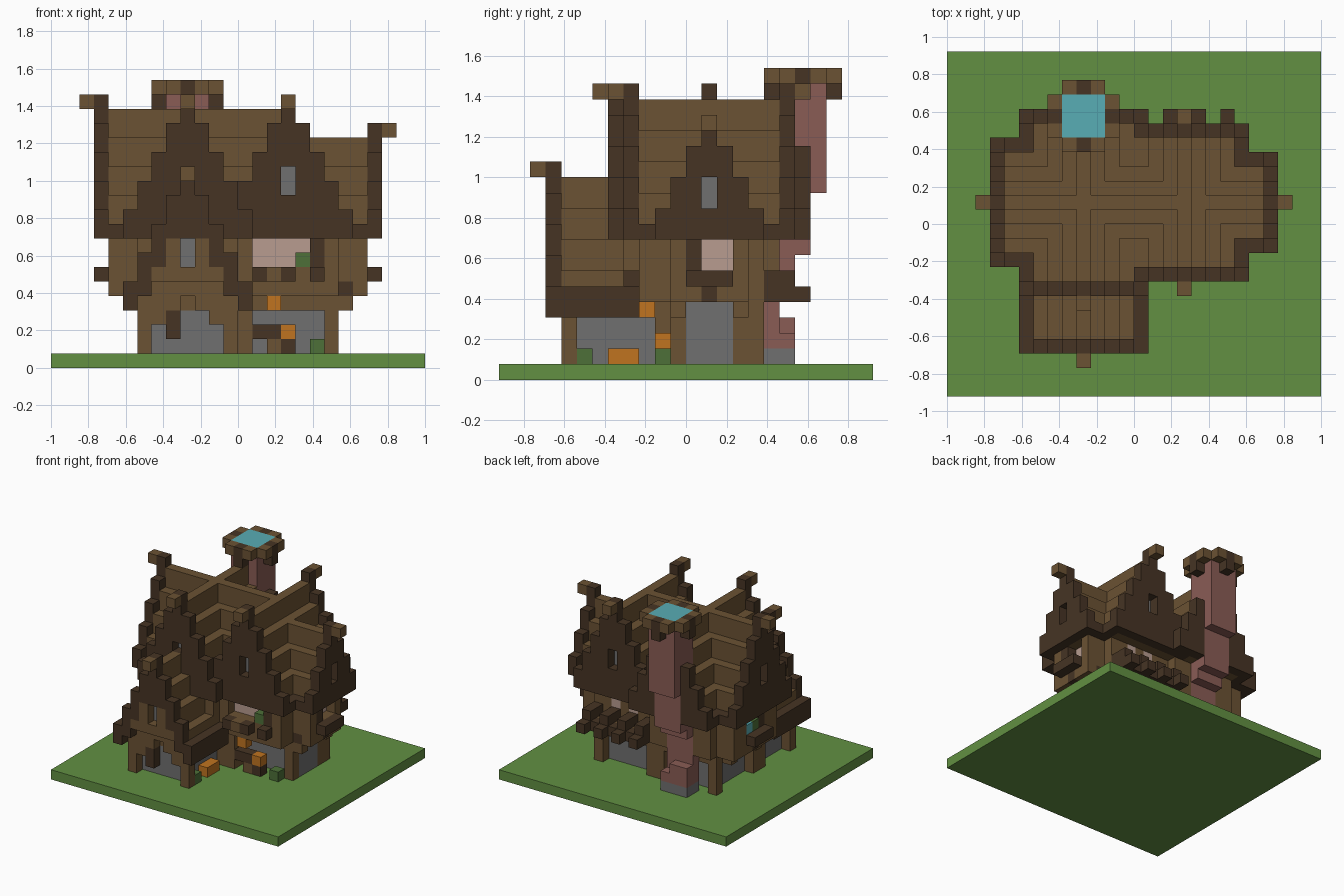
import bpy
import bmesh
from mathutils import Vector

if "Cube" in bpy.data.objects:
    bpy.data.objects.remove(bpy.data.objects["Cube"])

U = 1 / 13          # edge of one building block
PALETTE = {"light_wood": "6B5233", "dark_wood": "463424", "grass": "629042",
           "stone": "707070", "brick": "8A5C55", "water": "58ADB5",
           "lantern": "C07420", "plaster": "B89C90", "leaf": "4D7038"}


def linear(c):
    return c / 12.92 if c <= 0.04045 else ((c + 0.055) / 1.055) ** 2.4


mats = {}
for name, code in PALETTE.items():
    m = bpy.data.materials.new(name)
    m.use_nodes = True
    rgb = [linear(int(code[i:i + 2], 16) / 255) for i in (0, 2, 4)] + [1]
    m.diffuse_color = rgb
    m.node_tree.nodes["Principled BSDF"].inputs["Base Color"].default_value = rgb
    mats[name] = m
NAMES = list(PALETTE)
cells = {}


def fill(part, colour, x, y, z):
    """Fill a range of blocks; a part of None carves them away."""
    for i in range(*x):
        for j in range(*y):
            for k in range(*z):
                if part:
                    cells[i, j, k] = (part, colour)
                else:
                    cells.pop((i, j, k), None)


def span(axis, mid, d, run):
    """Ranges of the two strips lying d blocks either side of a ridge."""
    for s in {mid - d, mid + d}:
        strip = (s, s + 1)
        yield (run, strip) if axis == "x" else (strip, run)


def roof(part, axis, mid, run, ridge, half, base, eave):
    for d in range(half + 1):
        for x, y in span(axis, mid, d, run):
            if eave and d == half:
                fill("eaves", "dark_wood", x, y, (base, max(ridge - 2 * d, base + eave)))
            elif not eave and d < half:
                fill(part, "light_wood", x, y, (base, ridge - 2 * d))


def gable(axis, mid, at, out, ridge, half, base, window):
    """Stepped barge front with a window and a projecting finial."""
    for d in range(half + 1):
        for x, y in span(axis, mid, d, (at, at + 1)):
            fill("gables", "dark_wood", x, y, (base, ridge + 1 - 2 * d))
    for x, y in span(axis, mid, 0, (at + out, at + out + 1)):
        fill("finials", "light_wood", x, y, (ridge, ridge + 1))
    for x, y in span(axis, mid, 0, (at, at + 1)):
        fill(None, None, x, y, window)
    for x, y in span(axis, mid, 0, (at - out, at - out + 1)):
        fill("gable_windows", "stone", x, y, window)


# Ground
fill("ground", "grass", (-13, 13), (-12, 12), (0, 1))

# Stone ground floor set back behind timber posts and a top beam
for x, y in (((-7, 0), (-8, 5)), ((0, 7), (-1, 5))):
    fill("ground_walls", "stone", (x[0] + 1, x[1] - 1), (y[0] + 1, y[1] - 1), (1, 5))
    fill("floor_beams", "light_wood", x, y, (4, 5))
    for px in (x[0], x[1] - 1):
        for py in (y[0], y[1] - 1):
            fill("posts", "light_wood", (px, px + 1), (py, py + 1), (1, 5))
fill("ground_walls", "stone", (-2, 2), (0, 4), (1, 5))
fill("ground_walls", "stone", (6, 7), (0, 3), (1, 5))
fill("posts", "light_wood", (6, 7), (3, 5), (1, 5))
fill("posts", "light_wood", (-7, -6), (-3, -1), (1, 5))
fill("posts", "light_wood", (-1, 1), (-2, 0), (1, 5))

# Upper floor
fill("upper_walls", "light_wood", (-7, 0), (-4, 6), (5, 9))
fill("upper_walls", "light_wood", (0, 7), (-3, 5), (5, 9))
fill("upper_walls", "light_wood", (-9, 0), (-2, 5), (5, 9))
fill("upper_walls", "light_wood", (0, 9), (-1, 4), (5, 9))
fill("upper_walls", "light_wood", (0, 7), (5, 6), (5, 6))

# Brackets below the overhanging floor
for y in (-1, 3):
    fill("brackets", "light_wood", (7, 8), (y, y + 1), (4, 5))
    fill("brackets", "light_wood", (-8, -7), (y, y + 1), (4, 5))
for x in (0, 2, 4, 6):
    fill("brackets", "dark_wood", (x, x + 1), (5, 8), (5, 6))
    fill("brackets", "dark_wood", (x, x + 1), (5, 7), (6, 7))
fill("back_ledge", "dark_wood", (0, 7), (6, 7), (5, 6))
for x in (7, -8):
    fill("side_beams", "dark_wood", (x, x + 1), (-1, 4), (5, 6))

# Roofs: dark eaves first, then the stepped slopes over them
ROOFS = (("left_end_roof", "x", 1, (-9, 4), 18, 4, 9, 1),
         ("right_end_roof", "x", 1, (4, 9), 16, 3, 9, 1),
         ("left_cross_roof", "y", -4, (-4, 7), 18, 4, 9, 1),
         ("right_cross_roof", "y", 3, (-3, 6), 18, 4, 9, 1),
         ("front_wing_roof", "y", -4, (-8, -4), 13, 4, 4, 2))
for r in ROOFS:
    roof(*r)
for r in ROOFS:
    roof(*r[:-1], 0)
# Open the ground floor again under the wing roof
fill("eaves", "dark_wood", (-8, -7), (-8, -3), (4, 6))
fill("eaves", "dark_wood", (0, 1), (-8, -3), (4, 6))

# Gable fronts
gable("x", 1, -10, -1, 18, 4, 9, (12, 14))
gable("x", 1, 9, 1, 16, 3, 9, (11, 13))
gable("y", -4, -5, -1, 18, 4, 9, (13, 14))
gable("y", 3, -4, -1, 18, 4, 9, (12, 14))
gable("y", -4, 7, 1, 18, 4, 9, (12, 14))
gable("y", 3, 6, 1, 18, 4, 9, (12, 14))
gable("y", -4, -9, -1, 13, 4, 4, (7, 9))
# Open the lower part of the wing gable to show its timber wall
for d in range(4):
    for x, y in span("y", -4, d, (-9, -8)):
        fill(None, None, x, y, (4, 8 - d))
fill("wing_frame", "light_wood", (-6, -1), (-9, -8), (6, 7))
fill("wing_frame", "light_wood", (-5, -4), (-9, -8), (6, 9))
fill("wing_frame", "light_wood", (-3, -2), (-9, -8), (6, 9))

# Upper windows at the ends, each with a planter
for wall, deep, out in ((8, 7, 9), (-9, -8, -10)):
    fill(None, None, (wall, wall + 1), (0, 3), (7, 9))
    fill("end_windows", "plaster", (deep, deep + 1), (0, 3), (7, 9))
    fill("shutters", "dark_wood", (wall, wall + 1), (0, 1), (7, 9))
    fill("planters", "dark_wood", (out, out + 1), (0, 3), (6, 7))
    fill("planter_props", "dark_wood", (out, out + 1), (1, 2), (6, 7))
    fill("planter_arms", "dark_wood", (wall, wall + 1), (1, 2), (5, 6))
fill("planter_leaves", "leaf", (-9, -8), (1, 2), (7, 8))
fill("planter_water", "water", (-9, -8), (2, 3), (7, 8))

# Front bay window with ledge
fill(None, None, (1, 6), (-3, -2), (7, 9))
fill(None, None, (3, 4), (-3, -2), (9, 10))
fill("bay_window", "plaster", (1, 5), (-2, -1), (7, 9))
fill("bay_window", "plaster", (3, 4), (-2, -1), (9, 10))
fill("bay_shutter", "dark_wood", (5, 6), (-3, -2), (7, 9))
fill("bay_leaves", "leaf", (4, 5), (-3, -2), (7, 8))
for x in (1, 3, 5):
    fill("bay_ledge", "dark_wood", (x, x + 1), (-4, -3), (6, 7))
fill("bay_ledge", "light_wood", (2, 3), (-4, -3), (6, 7))

# Back upper windows
for x in (2, 4):
    fill("back_windows", "plaster", (x, x + 1), (4, 5), (7, 9))

# Wing front: stone arch and a dark shutter
fill("wing_arch", "light_wood", (-6, -4), (-8, -7), (3, 5))
fill(None, None, (-4, -3), (-8, -7), (4, 5))
fill("wing_arch", "light_wood", (-2, -1), (-8, -7), (3, 5))
fill("wing_shutter", "dark_wood", (-5, -4), (-8, -7), (2, 4))

# Wing side flower bed and porch lanterns
fill("flower_bed", "lantern", (-1, 0), (-5, -3), (1, 2))
fill("flower_bed", "leaf", (-1, 0), (-7, -6), (1, 2))
fill("hanging_lantern", "lantern", (2, 3), (-3, -2), (4, 5))
fill("porch_bench", "dark_wood", (1, 3), (-2, -1), (2, 3))
fill("porch_legs", "light_wood", (2, 3), (-2, -1), (1, 2))
fill("porch_lantern", "lantern", (3, 4), (-2, -1), (2, 3))
fill("lantern_stand", "dark_wood", (3, 4), (-2, -1), (1, 2))
fill("bush", "leaf", (5, 6), (-2, -1), (1, 2))

# Chimney: stone foot, leaning brick shaft, timber-rimmed top with water
CX = (-5, -2)
fill("chimney", "stone", CX, (5, 7), (1, 2))
fill("chimney", "brick", CX, (5, 7), (2, 3))
fill("chimney", "brick", (-5, -3), (5, 7), (3, 4))
fill("chimney", "brick", (-3, -2), (5, 6), (3, 4))
for z0, z1, back in ((4, 7, 6), (7, 8, 7), (8, 12, 8), (12, 19, 9)):
    fill("chimney", "brick", CX, (5 if z0 < 12 else 6, back), (z0, z1))
fill("chimney_water", "water", CX, (6, 9), (19, 20))
RIM = [(CX, (5, 6)), (CX, (9, 10)), ((-6, -5), (6, 9)), ((-2, -1), (6, 9))]
for x, y in RIM:
    fill("chimney_rim", "light_wood", x, y, (19, 20))
    mx, my = (x[0] + x[1] - 1) // 2, (y[0] + y[1] - 1) // 2
    fill("chimney_rim", "dark_wood", (mx, mx + 1), (my, my + 1), (18, 20))

# Build one mesh per part from the exposed block faces
DIRS = [Vector(v) for v in ((1, 0, 0), (0, 1, 0), (0, 0, 1))]
for part in sorted({p for p, _ in cells.values()}):
    bm = bmesh.new()
    cache, used = {}, []

    def vert(p):
        key = tuple(round(c) for c in p)
        if key not in cache:
            cache[key] = bm.verts.new(Vector(key) * U)
        return cache[key]

    for pos, (owner, colour) in cells.items():
        if owner != part:
            continue
        if colour not in used:
            used.append(colour)
        for a in range(3):
            u, v = DIRS[(a + 1) % 3], DIRS[(a + 2) % 3]
            for s in (0, 1):
                n = Vector(pos) + DIRS[a] * (2 * s - 1)
                if tuple(round(c) for c in n) in cells:
                    continue
                o = Vector(pos) + DIRS[a] * s
                ring = [o, o + u, o + u + v, o + v]
                face = bm.faces.new([vert(p) for p in (ring if s else ring[::-1])])
                face.material_index = used.index(colour)
    bmesh.ops.dissolve_limit(bm, angle_limit=0.01, verts=bm.verts, edges=bm.edges,
                             delimit={"MATERIAL"})
    mesh = bpy.data.meshes.new(part)
    bm.to_mesh(mesh)
    bm.free()
    for colour in used:
        mesh.materials.append(mats[colour])
    bpy.context.collection.objects.link(bpy.data.objects.new(part, mesh))
